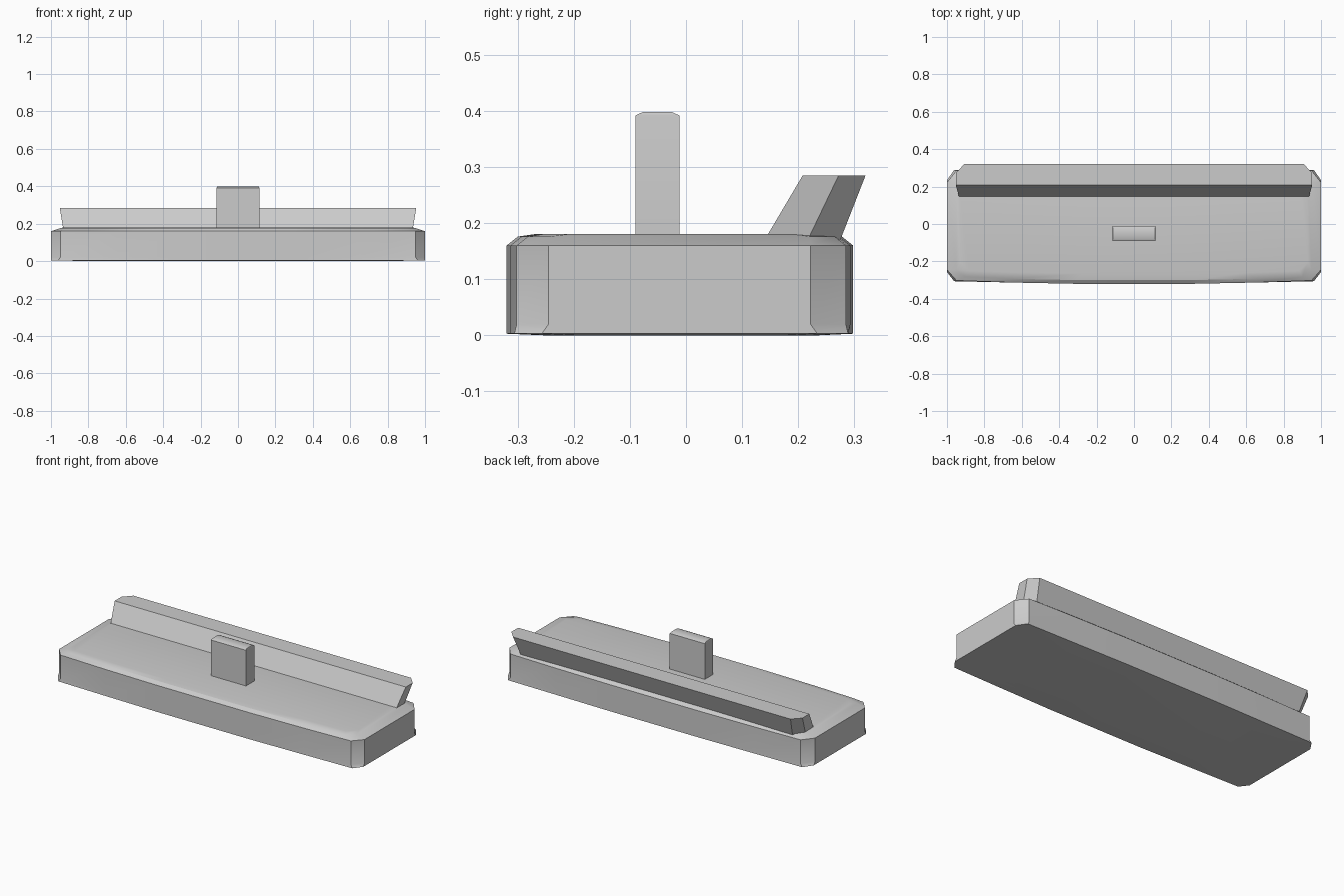
import bpy, bmesh, math

cube = bpy.data.objects.get("Cube")
if cube:
    bpy.data.objects.remove(cube, do_unlink=True)

grey = bpy.data.materials.new("light grey")
grey.use_nodes = True
grey.diffuse_color = (0.6, 0.6, 0.6, 1)
grey.node_tree.nodes["Principled BSDF"].inputs["Base Color"].default_value = (0.6, 0.6, 0.6, 1)


def mirrored(half):
    """Close a right-hand outline by mirroring it in x."""
    return half + [(-x, y) for x, y in reversed(half)]


def loft(name, rings, angle=30):
    """Skin a stack of (outline, heights) rings and cap both ends."""
    bm = bmesh.new()
    loops = [[bm.verts.new((x, y, z)) for x, y in outline] for outline, z in rings]
    n = len(loops[0])
    for low, high in zip(loops, loops[1:]):
        for i in range(n):
            j = (i + 1) % n
            bm.faces.new((low[i], low[j], high[j], high[i]))
    bm.faces.new(loops[0][::-1])
    bm.faces.new(loops[-1])
    bmesh.ops.recalc_face_normals(bm, faces=bm.faces)
    mesh = bpy.data.meshes.new(name)
    bm.to_mesh(mesh)
    bm.free()
    mesh.materials.append(grey)
    obj = bpy.data.objects.new(name, mesh)
    bpy.context.collection.objects.link(obj)
    bpy.ops.object.select_all(action="DESELECT")
    obj.select_set(True)
    bpy.context.view_layer.objects.active = obj
    bpy.ops.object.shade_smooth_by_angle(angle=math.radians(angle))
    return obj


def base_outline(inset_x=0, inset_y=0, flare=0):
    """Long slab with cut corners and gently bowed front and back."""
    half = [(0.3, -0.32 + inset_y), (0.65, -0.313 + inset_y),
            (0.95 - inset_x + flare, -0.302 + inset_y - flare / 3),
            (1 - inset_x, -0.245 - flare), (1 - inset_x, 0.222 + flare),
            (0.95 - inset_x + flare, 0.285 - inset_y + flare / 3),
            (0.65, 0.293 - inset_y), (0.3, 0.298 - inset_y)]
    return mirrored(half)


# Base slab: slightly domed underside, sharp lower rim, bevelled top
foot = [(x * 0.65, y * 0.78) for x, y in base_outline()]
loft("base", [
    (foot, 0),
    (base_outline(flare=0.012), 0.003),
    (base_outline(), 0.02),
    (base_outline(), 0.16),
    (base_outline(0.05, 0.02), 0.176),
    ([(x * 0.93, y * 0.83) for x, y in base_outline()], 0.181),
])

# Leaning back rest with cut rear corners
rest_low = mirrored([(0.934, 0.14), (0.934, 0.217), (0.89, 0.275)])
rest_high = mirrored([(0.953, 0.208), (0.953, 0.272), (0.908, 0.32)])
loft("back_rest", [(rest_low, 0.17), (rest_high, 0.285)])

# Upright connector tab with a small bevel along the top
def box(y0, y1, x):
    return [(-x, y0), (x, y0), (x, y1), (-x, y1)]

loft("connector_tab", [
    (box(-0.09, -0.012, 0.115), 0.17),
    (box(-0.09, -0.012, 0.115), 0.392),
    (box(-0.077, -0.025, 0.112), 0.398),
])
